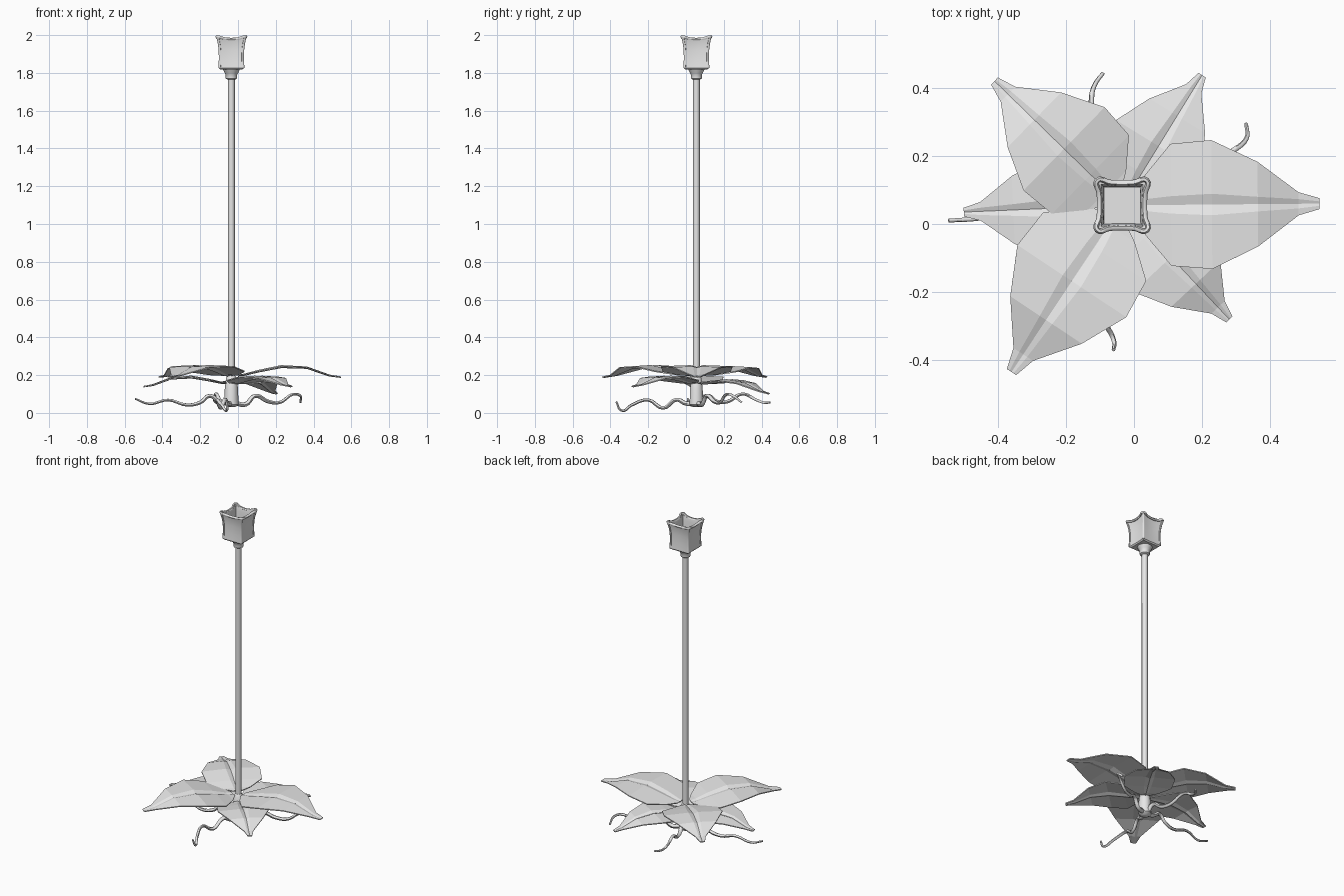
import bpy, bmesh, math
from mathutils import Vector

if "Cube" in bpy.data.objects:
    bpy.data.objects.remove(bpy.data.objects["Cube"])

CX, CY = -0.035, 0.055          # stem axis

grey = bpy.data.materials.new("light_grey")
grey.diffuse_color = (0.8, 0.8, 0.8, 1)
grey.use_nodes = True
grey.node_tree.nodes["Principled BSDF"].inputs["Base Color"].default_value = grey.diffuse_color


def add_object(name, bm, smooth=None):
    bmesh.ops.recalc_face_normals(bm, faces=bm.faces)
    me = bpy.data.meshes.new(name)
    bm.to_mesh(me)
    bm.free()
    me.materials.append(grey)
    ob = bpy.data.objects.new(name, me)
    bpy.context.collection.objects.link(ob)
    if smooth:
        shade(ob, smooth)
    return ob


def shade(ob, degrees):
    bpy.ops.object.select_all(action='DESELECT')
    ob.select_set(True)
    bpy.context.view_layer.objects.active = ob
    bpy.ops.object.shade_smooth_by_angle(angle=math.radians(degrees))


def loft(name, rings, smooth=None):
    """Skin closed rings of points and cap both ends."""
    bm = bmesh.new()
    rows = [[bm.verts.new(p) for p in ring] for ring in rings]
    n = len(rows[0])
    for a, b in zip(rows, rows[1:]):
        for i in range(n):
            j = (i + 1) % n
            bm.faces.new((a[i], a[j], b[j], b[i]))
    bm.faces.new(rows[0])
    bm.faces.new(rows[-1])
    return add_object(name, bm, smooth)


def lathe(name, profile, sides):
    rings = [[(CX + r * math.cos(2 * math.pi * i / sides),
               CY + r * math.sin(2 * math.pi * i / sides), z)
              for i in range(sides)] for r, z in profile]
    return loft(name, rings, 50)


def tube(name, points, radius, taper=1.0, cyclic=False):
    """Round tube along a smooth path, thinning towards the end."""
    cu = bpy.data.curves.new(name, 'CURVE')
    cu.dimensions = '3D'
    cu.bevel_depth = radius
    cu.bevel_resolution = 1
    cu.resolution_u = 5
    cu.use_fill_caps = True
    sp = cu.splines.new('BEZIER')
    sp.bezier_points.add(len(points) - 1)
    sp.use_cyclic_u = cyclic
    for k, (bp, p) in enumerate(zip(sp.bezier_points, points)):
        bp.co = p
        bp.radius = 1 + (taper - 1) * k / (len(points) - 1)
        bp.handle_left_type = bp.handle_right_type = 'AUTO'
    cu.materials.append(grey)
    ob = bpy.data.objects.new(name, cu)
    bpy.context.collection.objects.link(ob)
    bpy.ops.object.select_all(action='DESELECT')
    ob.select_set(True)
    bpy.context.view_layer.objects.active = ob
    bpy.ops.object.convert(target='MESH')
    shade(bpy.context.object, 60)


# Stem, trunk and collar under the flower
lathe("stem", [(0.018, 0.15), (0.018, 1.78)], 8)
lathe("trunk", [(0.02, 0.03), (0.038, 0.045), (0.035, 0.13), (0.028, 0.185), (0.018, 0.2)], 10)
lathe("collar", [(0.022, 1.765), (0.03, 1.77), (0.03, 1.79), (0.036, 1.8), (0.048, 1.825)], 10)


# Square flower cup with pinched sides
def square_ring(half, z, pinch=0.0, sag=0.0):
    ring = []
    for q in range(4):
        c, s = round(math.cos(q * math.pi / 2)), round(math.sin(q * math.pi / 2))
        for t in (-1, -0.5, 0, 0.5):
            w = 1 - t * t
            u, v = half * (1 - pinch * w), half * t
            ring.append((CX + c * u - s * v, CY + s * u + c * v, z - sag * w))
    return ring


cup_profile = [(0.058, 1.818, 0, 0), (0.066, 1.825, 0.03, 0), (0.063, 1.87, 0.06, 0),
               (0.064, 1.92, 0.08, 0), (0.068, 1.96, 0.1, 0), (0.076, 1.99, 0.12, 0.01),
               (0.062, 1.988, 0.06, 0.008), (0.055, 1.96, 0.02, 0), (0.052, 1.84, 0, 0)]
loft("flower_cup", [square_ring(*p) for p in cup_profile], 40)

# Rounded rim and corner ribs of the cup
tube("cup_rim", square_ring(0.073, 1.992, 0.1, 0.013), 0.008, cyclic=True)
for sx in (-1, 1):
    for sy in (-1, 1):
        tube("cup_corner", [(CX + sx * h, CY + sy * h, z) for h, z in
                            ((0.062, 1.826), (0.06, 1.88), (0.063, 1.94), (0.073, 1.992))], 0.007)

# Leaves: radius, half width, vein half width, height
LEAF = [(0.035, 0.03, 0.012, 0.0), (0.07, 0.09, 0.018, 0.005), (0.145, 0.18, 0.026, 0.025),
        (0.265, 0.19, 0.032, 0.05), (0.40, 0.125, 0.022, 0.043), (0.52, 0.034, 0.014, 0.0),
        (0.582, 0.016, 0.007, -0.01)]


def leaf(name, tip_x, tip_y, base_z, drop):
    d = Vector((tip_x - CX, tip_y - CY, 0))
    k = d.length / LEAF[-1][0]
    d.normalize()
    side = Vector((-d.y, d.x, 0))
    bm = bmesh.new()
    rows = []
    for r, w, v, h in LEAF:
        mid = Vector((CX, CY, base_z + k * h - drop * r / 0.58)) + d * r * k
        groove = 0.3 * v
        rows.append([bm.verts.new(mid + side * k * o + Vector((0, 0, z))) for o, z in
                     ((-w, -0.03 * w), (-v, 0.0), (0, -groove), (v, 0.0), (w, -0.03 * w))])
    for a, b in zip(rows, rows[1:]):
        for i in range(4):
            bm.faces.new((a[i], b[i], b[i + 1], a[i + 1]))
    ob = add_object(name, bm)
    mod = ob.modifiers.new("thickness", 'SOLIDIFY')
    mod.thickness = 0.006
    mod.offset = 0


for x, y in ((0.545, 0.06), (-0.41, 0.42), (-0.36, -0.435)):
    leaf("upper_leaf", x, y, 0.2, 0.0)
for x, y, drop in ((-0.5, 0.035, 0.012), (0.2, 0.437, 0.05), (0.28, -0.28, 0.012)):
    leaf("lower_leaf", x, y, 0.16, drop)

# Wavy roots
ROOTS = [
    [(-0.05, 0.055, 0.05), (-0.10, 0.055, 0.06), (-0.15, 0.05, 0.09), (-0.20, 0.04, 0.055),
     (-0.27, 0.03, 0.042), (-0.37, 0.03, 0.068), (-0.47, 0.015, 0.048), (-0.545, 0.01, 0.075)],
    [(-0.01, 0.065, 0.05), (0.04, 0.085, 0.045), (0.09, 0.11, 0.09), (0.16, 0.15, 0.06),
     (0.22, 0.18, 0.055), (0.29, 0.215, 0.098), (0.33, 0.25, 0.09), (0.33, 0.295, 0.055)],
    [(-0.04, 0.075, 0.05), (-0.05, 0.11, 0.09), (-0.07, 0.16, 0.06), (-0.09, 0.22, 0.06),
     (-0.115, 0.30, 0.1), (-0.125, 0.37, 0.07), (-0.115, 0.41, 0.055), (-0.09, 0.445, 0.055)],
    [(-0.04, 0.035, 0.05), (-0.055, 0.0, 0.05), (-0.07, -0.05, 0.07), (-0.09, -0.12, 0.026),
     (-0.11, -0.2, 0.068), (-0.085, -0.29, 0.04), (-0.06, -0.34, 0.012), (-0.06, -0.37, 0.06)],
]
for path in ROOTS:
    tube("root", path, 0.014, 0.4)
